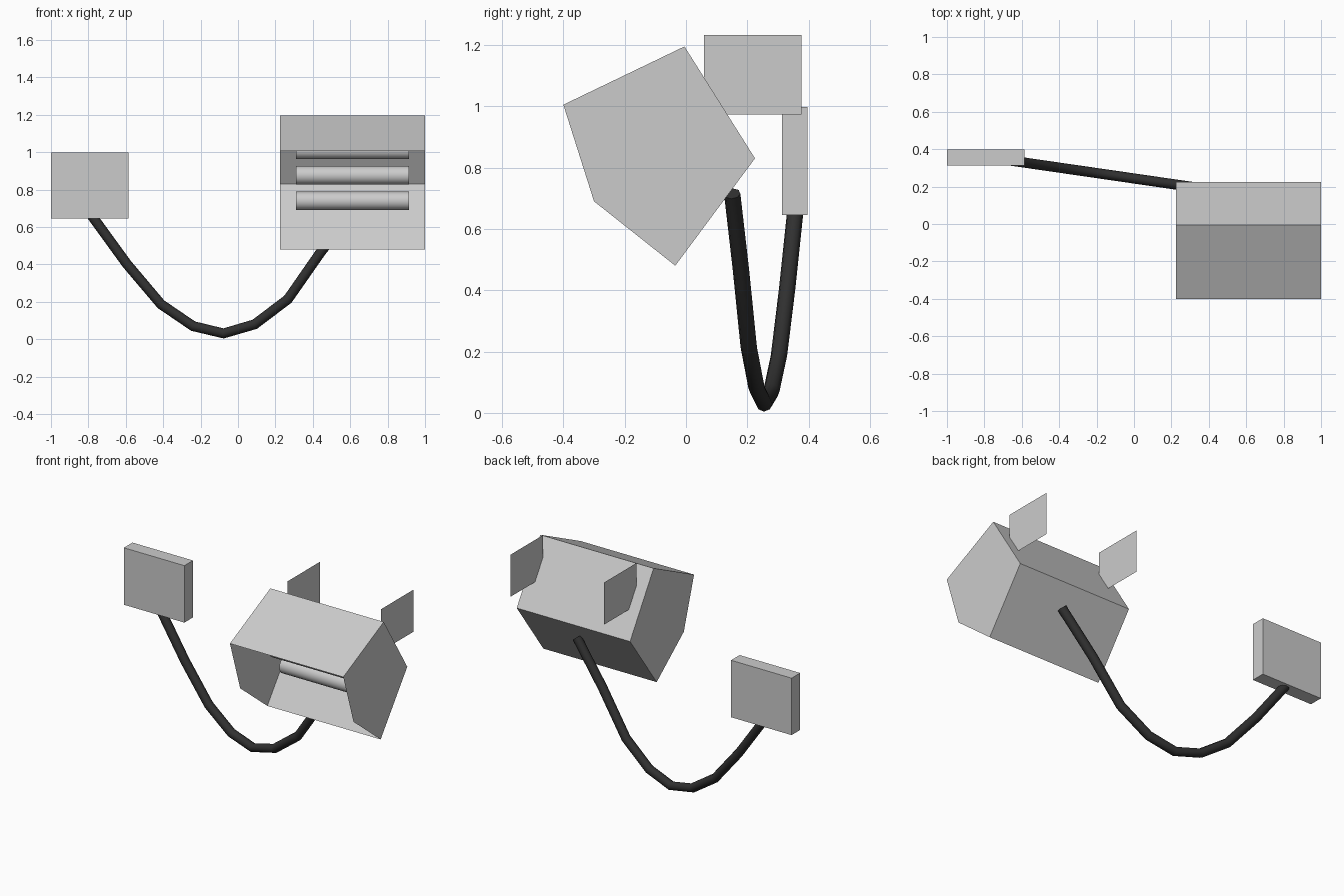
import bpy, bmesh
from math import pi

if "Cube" in bpy.data.objects:
    bpy.data.objects.remove(bpy.data.objects["Cube"])

X0, X1 = 0.225, 1.0  # housing ends


def mesh_object(name, verts, faces):
    me = bpy.data.meshes.new(name)
    me.from_pydata(verts, [], faces)
    ob = bpy.data.objects.new(name, me)
    bpy.context.collection.objects.link(ob)
    return ob


# Housing: five-sided sheet shell, open at the two front-lower sides
profile = [(-0.40, 1.005), (-0.005, 1.195), (0.225, 0.83), (-0.035, 0.48), (-0.30, 0.69)]
verts = [(x, y, z) for x in (X0, X1) for y, z in profile]
faces = [(i, i + 5, i + 6, i + 1) for i in range(3)]
faces += [(0, 1, 2, 3, 4), (9, 8, 7, 6, 5)]
housing = mesh_object("housing", verts, faces)
bm = bmesh.new()
bm.from_mesh(housing.data)
bmesh.ops.recalc_face_normals(bm, faces=bm.faces)
bm.to_mesh(housing.data)
bm.free()

# Heating tubes in a slanted row inside the housing
for i in range(3):
    bpy.ops.mesh.primitive_cylinder_add(
        vertices=24, radius=0.049, depth=0.605,
        location=(0.612, 0.01 - 0.097 * i, 0.74 + 0.136 * i), rotation=(0, pi / 2, 0))
    tube = bpy.context.object
    tube.name = f"heating_tube_{i + 1}"
    bpy.ops.object.shade_smooth_by_angle()

# Thin mounting brackets behind the housing
for side, x in (("left", 0.297), ("right", 0.938)):
    mesh_object(f"bracket_{side}",
                [(x, 0.058, 0.973), (x, 0.376, 0.973), (x, 0.376, 1.233), (x, 0.058, 1.233)],
                [(0, 1, 2, 3)])

# Wall box
bpy.ops.mesh.primitive_cube_add(size=1, location=(-0.793, 0.355, 0.821))
box = bpy.context.object
box.name = "wall_box"
box.scale = (0.414, 0.084, 0.352)

# Hanging cable between box and housing, in one slanted vertical plane
path = [(-0.785, 0.665), (-0.594, 0.402), (-0.412, 0.187), (-0.24, 0.07), (-0.077, 0.031),
        (0.09, 0.08), (0.267, 0.214), (0.444, 0.468), (0.64, 0.715)]
curve = bpy.data.curves.new("cable", 'CURVE')
curve.dimensions = '3D'
curve.bevel_depth = 0.027
curve.bevel_resolution = 2
curve.use_fill_caps = True
spline = curve.splines.new('POLY')
spline.points.add(len(path) - 1)
for p, (x, z) in zip(spline.points, path):
    p.co = (x, 0.255 - 0.145 * (x + 0.08), z, 1)
cable = bpy.data.objects.new("cable", curve)
bpy.context.collection.objects.link(cable)
dark = bpy.data.materials.new("dark_rubber")
dark.diffuse_color = (0.03, 0.03, 0.03, 1)
dark.use_nodes = True
dark.node_tree.nodes["Principled BSDF"].inputs["Base Color"].default_value = dark.diffuse_color
curve.materials.append(dark)
